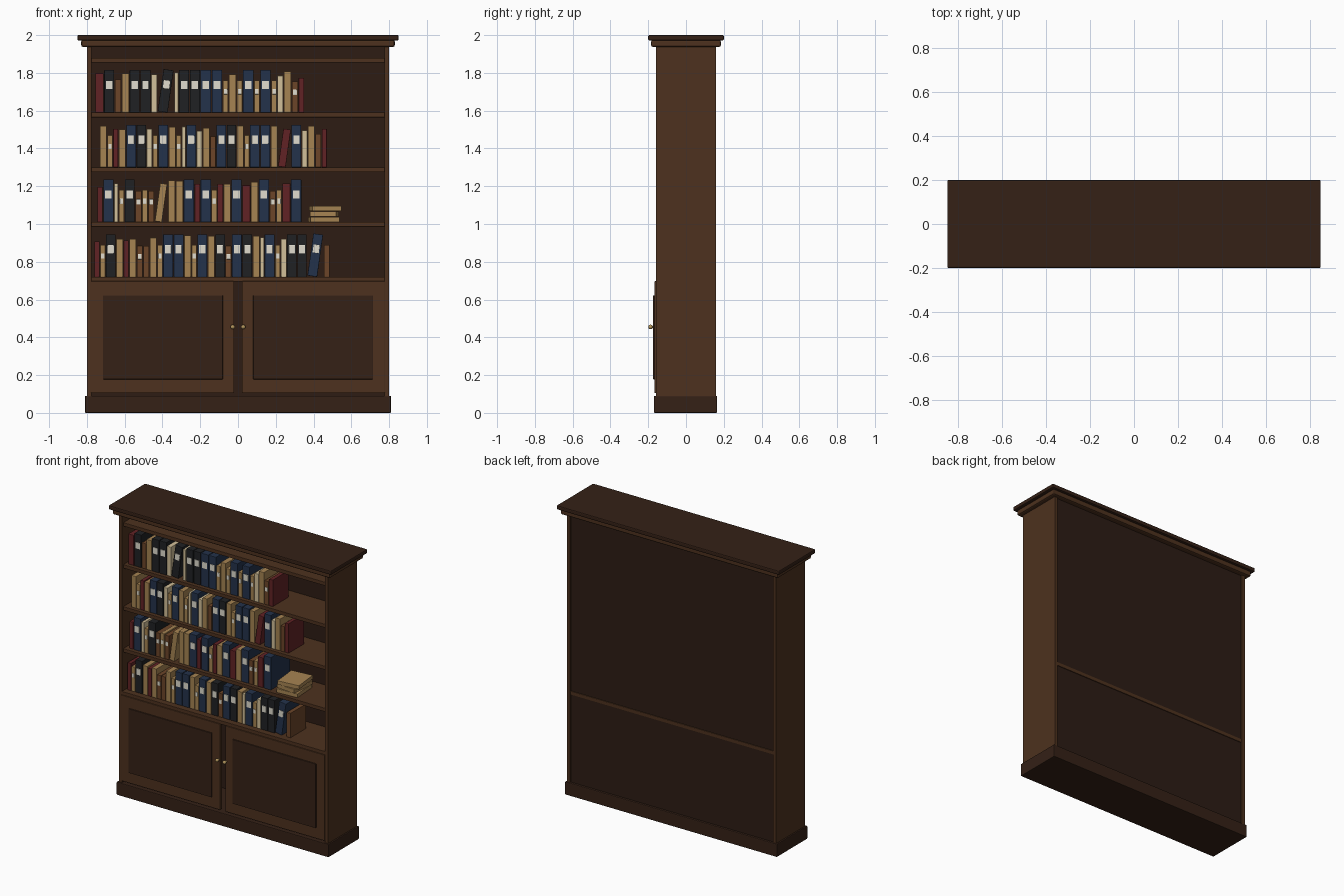
import bpy, bmesh, math, random
from mathutils import Matrix, Vector

if "Cube" in bpy.data.objects:
    bpy.data.objects.remove(bpy.data.objects["Cube"])

random.seed(4)


def mat(name, r, g, b):
    m = bpy.data.materials.new(name)
    m.diffuse_color = (r, g, b, 1)
    m.use_nodes = True
    m.node_tree.nodes["Principled BSDF"].inputs["Base Color"].default_value = m.diffuse_color
    return m


WOOD = mat("walnut", 0.075, 0.031, 0.013)
DARK = mat("dark_walnut", 0.035, 0.015, 0.008)
BACK = mat("back_wood", 0.026, 0.012, 0.007)
BRASS = mat("brass", 0.45, 0.30, 0.11)
LABEL = mat("label", 0.75, 0.72, 0.62)
NAVY = mat("navy_cloth", 0.017, 0.032, 0.07)
BLACK = mat("black_cloth", 0.014, 0.015, 0.017)
TAN = mat("tan_cloth", 0.38, 0.23, 0.085)
CREAM = mat("cream_cloth", 0.65, 0.53, 0.32)
BROWN = mat("brown_leather", 0.15, 0.06, 0.022)
RED = mat("red_cloth", 0.12, 0.016, 0.018)


def box(name, x0, x1, y0, y1, z0, z1, material, bevel=0.0, xform=None):
    bm = bmesh.new()
    size = Matrix.Diagonal((x1 - x0, y1 - y0, z1 - z0, 1))
    pos = Matrix.Translation(((x0 + x1) / 2, (y0 + y1) / 2, (z0 + z1) / 2))
    bmesh.ops.create_cube(bm, size=1, matrix=pos @ size)
    me = bpy.data.meshes.new(name)
    if xform:
        bm.transform(xform)
    bm.to_mesh(me)
    bm.free()
    me.materials.append(material)
    ob = bpy.data.objects.new(name, me)
    bpy.context.collection.objects.link(ob)
    if bevel:
        mod = ob.modifiers.new("bevel", 'BEVEL')
        mod.width, mod.segments = bevel, 2
    return ob


# Carcass: plinth, sides, back, cornice
box("plinth", -0.81, 0.81, -0.17, 0.165, 0, 0.09, DARK, 0.005)
for s in (-1, 1):
    a, b = sorted((s * 0.775, s * 0.80))
    box("side_panel", a, b, -0.16, 0.16, 0.085, 1.94, WOOD, 0.002)
box("back_panel", -0.776, 0.776, 0.138, 0.15, 0.085, 1.94, BACK)
box("cornice_lower", -0.83, 0.83, -0.185, 0.185, 1.937, 1.975, WOOD, 0.01)
box("cornice_top", -0.85, 0.85, -0.20, 0.20, 1.972, 2.0, DARK, 0.006)

# Shelves, evenly spaced; the lowest is the full-depth cupboard top
for i in range(5):
    z = 0.7075 + 0.29 * i
    front, rear = (-0.16, 0.155) if i == 0 else (-0.145, 0.14)
    box("shelf", -0.776, 0.776, front, rear, z - 0.0125, z + 0.0125, WOOD, 0.002)

# Doors with raised panels and turned knobs
for s in (-1, 1):
    a, b = sorted((s * 0.02, s * 0.778))
    box("door", a, b, -0.167, -0.142, 0.105, 0.697, WOOD, 0.003)
    a, b = sorted((s * 0.08, s * 0.715))
    box("door_panel", a, b, -0.175, -0.16, 0.178, 0.622, DARK, 0.003)
    bpy.ops.mesh.primitive_cylinder_add(vertices=16, radius=0.005, depth=0.022,
                                        location=(s * 0.028, -0.174, 0.455),
                                        rotation=(math.pi / 2, 0, 0))
    stem = bpy.context.object
    stem.name = "knob_stem"
    bpy.ops.mesh.primitive_uv_sphere_add(segments=16, ring_count=10, radius=0.012,
                                         location=(s * 0.028, -0.188, 0.455))
    knob = bpy.context.object
    knob.name = "knob"
    for ob in (stem, knob):
        ob.data.materials.append(BRASS)
        bpy.context.view_layer.objects.active = ob
        ob.select_set(True)
        bpy.ops.object.shade_smooth_by_angle()

# Book kinds: width, height, depth, cover, has label
KINDS = {
    "N": (0.058, 0.225, 0.21, NAVY, True), "K": (0.056, 0.225, 0.20, BLACK, True),
    "T": (0.040, 0.210, 0.17, TAN, False), "t": (0.030, 0.170, 0.16, TAN, True),
    "C": (0.032, 0.200, 0.17, CREAM, False), "c": (0.022, 0.215, 0.17, CREAM, False),
    "B": (0.034, 0.175, 0.17, BROWN, False), "b": (0.034, 0.165, 0.16, BROWN, True),
    "R": (0.045, 0.200, 0.17, RED, False), "r": (0.030, 0.195, 0.17, RED, False),
}
# One row per shelf: book order ("/" = next book leans), left end, right end
ROWS = [
    ("rtKTrTbBTtNNTtNTKbNKTcNtCKK/NB", -0.76, 0.485),
    ("rNctKbtb/TTTNrNtrTNRTNbtRN", -0.745, 0.335),
    ("TtrTNKCtNTtcNCTBNKTtNNT/RNCTBr", -0.73, 0.47),
    ("RKBTKKC/KcKKNNtTtNtNtCTbr", -0.755, 0.35),
]
LEAN = math.radians(8)
GAP = 0.004
SPINE = -0.12


def book(code, x, z, scale, lean):
    w, h, d, cover, label = KINDS[code]
    w *= scale
    if not label:
        h += random.uniform(-0.012, 0.012)
    angle = LEAN if lean else 0
    m = Matrix.Translation((x + w * math.cos(angle), 0, z)) @ Matrix.Rotation(angle, 4, 'Y')
    box("book", -w, 0, SPINE, SPINE + d, 0, h, cover, 0.002, m)
    if label:
        c = 0.65 * h
        k = 0.022 if h > 0.2 else 0.014
        box("book_label", -0.83 * w, -0.17 * w, SPINE - 0.003, SPINE + 0.004,
            c - k, c + k, LABEL, 0.0015, m)


for i, (row, left, right) in enumerate(ROWS):
    items, lean = [], False
    for ch in row:
        if ch == "/":
            lean = True
        else:
            items.append((ch, lean))
            lean = False
    # Fit the book widths to the length of the row
    tilt = sum(KINDS[c][1] * math.sin(LEAN) for c, l in items if l)
    scale = (right - left - tilt - GAP * (len(items) - 1)) / sum(KINDS[c][0] for c, l in items)
    x, z = left, 0.72 + 0.29 * i
    for code, lean in items:
        book(code, x, z, scale, lean)
        x += KINDS[code][0] * scale + GAP + (KINDS[code][1] * math.sin(LEAN) if lean else 0)

# Flat stack of three books on the second shelf
for k, (turn, wide) in enumerate(((4, 0.155), (-5, 0.14), (6, 0.155))):
    m = Matrix.Translation((0.455 + 0.003 * k, -0.035, 1.011 + 0.029 * k)) @ \
        Matrix.Rotation(math.radians(turn), 4, 'Z')
    box("stacked_book", -wide / 2, wide / 2, -0.09, 0.09, 0, 0.027, TAN, 0.002, m)
